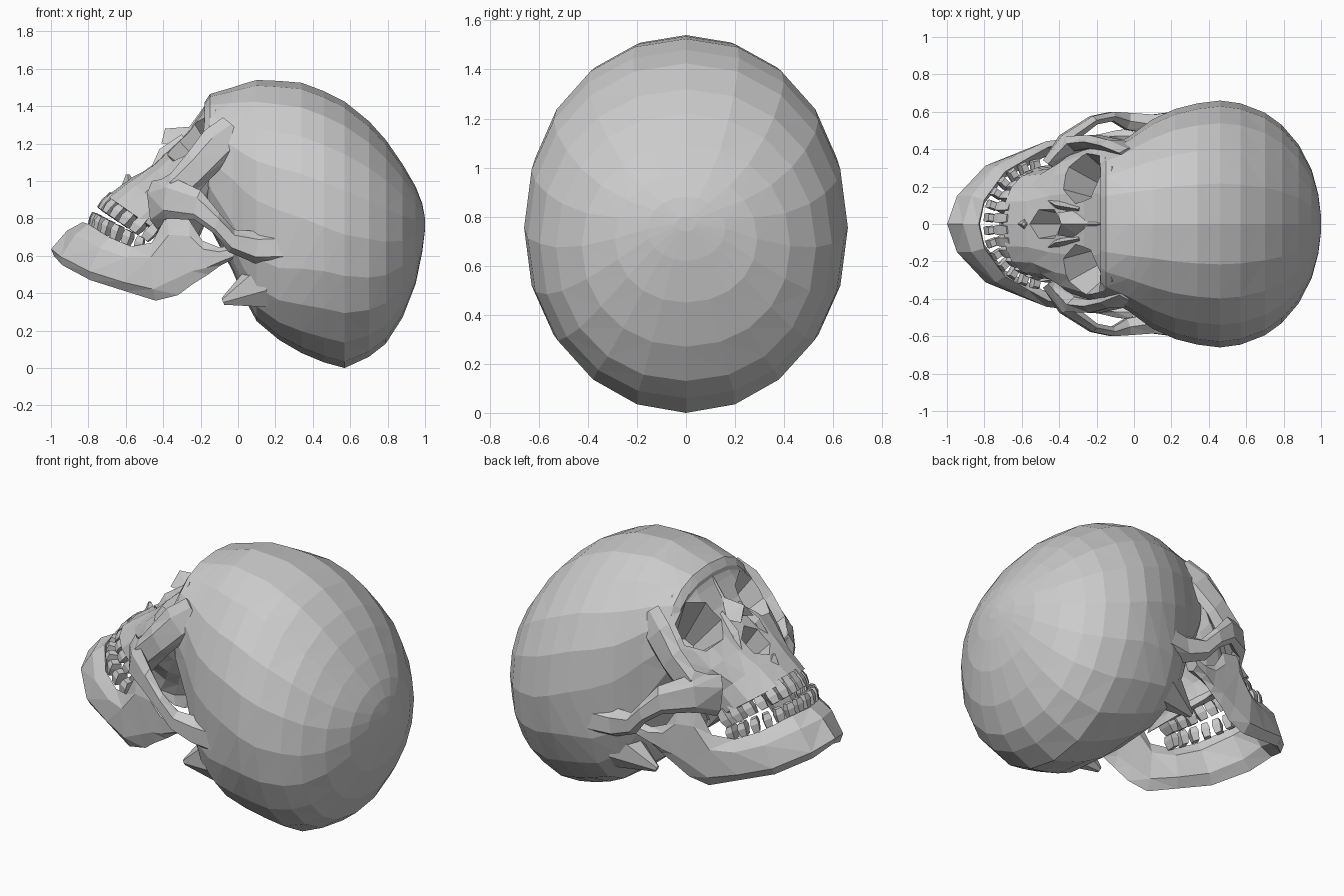
import bpy, bmesh, math
from mathutils import Vector

cube = bpy.data.objects.get("Cube")
if cube:
    bpy.data.objects.remove(cube)

bone = bpy.data.materials.new("bone_grey")
bone.use_nodes = True
GREY = (0.6, 0.6, 0.6, 1)
bone.diffuse_color = GREY
bone.node_tree.nodes["Principled BSDF"].inputs["Base Color"].default_value = GREY


def finish(name, bm):
    bmesh.ops.triangulate(bm, faces=bm.faces[:], quad_method='SHORT_EDGE')
    bmesh.ops.recalc_face_normals(bm, faces=bm.faces[:])
    mesh = bpy.data.meshes.new(name)
    bm.to_mesh(mesh)
    bm.free()
    mesh.materials.append(bone)
    obj = bpy.data.objects.new(name, mesh)
    bpy.context.collection.objects.link(obj)
    return obj


def loft(name, rings):
    """Skin a run of equal rings and cap both ends."""
    bm = bmesh.new()
    loops = [[bm.verts.new(p) for p in ring] for ring in rings]
    n = len(loops[0])
    for a, b in zip(loops, loops[1:]):
        for i in range(n):
            j = (i + 1) % n
            bm.faces.new((a[i], a[j], b[j], b[i]))
    bm.faces.new(loops[0])
    bm.faces.new(loops[-1])
    return finish(name, bm)


def oval(px, pz, qx, qz, width, near, far, count):
    """Superellipse spanning two profile points; near and far set each half's squareness."""
    p, q = Vector((px, 0, pz)), Vector((qx, 0, qz))
    ring = []
    for i in range(count):
        a = math.tau * i / count
        c, s = math.cos(a), math.sin(a)
        power = near if c > 0 else far
        t = 0.5 - 0.5 * math.copysign(abs(c) ** (2 / power), c)
        v = p.lerp(q, t)
        v.y = width * math.copysign(abs(s) ** (2 / power), s)
        ring.append(v)
    return ring


def plate(name, stations):
    """Bone strip: top x, z, bottom x, z, y and thickness per station."""
    mids = [Vector(((s[0] + s[2]) / 2, s[4], 0)) for s in stations]
    rings = []
    for i, (tx, tz, bx, bz, y, thick) in enumerate(stations):
        d = mids[min(i + 1, len(mids) - 1)] - mids[max(i - 1, 0)]
        out = Vector((d.y, -d.x, 0)).normalized() * thick / 2
        top, low = Vector((tx, y, tz)), Vector((bx, y, bz))
        up, down = top.lerp(low, 0.25), top.lerp(low, 0.8)
        rings.append([top, up + out, down + out, low, down - out, up - out])
    return loft(name, rings)


def flip(stations, side):
    return [(*s[:4], s[4] * side, s[5]) for s in stations]


def cone(name, mouth, apex, r1, r2, sides, stretch=1):
    """Tapered prism from mouth to apex; stretch widens it along y."""
    mouth, apex = Vector(mouth), Vector(apex)
    axis = (apex - mouth).normalized()
    u = axis.cross(Vector((0, 1, 0))).normalized()
    v = axis.cross(u)
    turns = [math.tau * i / sides for i in range(sides)]
    return loft(name, [[c + r * (u * math.cos(a) + v * math.sin(a) * stretch) for a in turns]
                       for c, r in ((mouth, r1), (apex, r2))])


# Braincase: x, top, bottom, half width, squareness above and below
braincase = [
    (-.18, 1.42, .85, .36, 2.4, 2.4), (-.15, 1.465, .75, .4, 2.4, 2.6),
    (-.03, 1.5, .52, .465, 2.3, 3.2), (.03, 1.52, .38, .51, 2.2, 3.4),
    (.1, 1.54, .25, .56, 2.1, 3.2), (.22, 1.535, .15, .615, 2.1, 2.9),
    (.34, 1.525, .08, .645, 2.1, 2.4), (.46, 1.48, .03, .66, 2.1, 2.1),
    (.57, 1.425, 0, .645, 2.1, 2), (.7, 1.32, .06, .595, 2.1, 2.1),
    (.79, 1.22, .13, .53, 2.1, 2.1), (.88, 1.09, .27, .425, 2.1, 2.1),
    (.95, .97, .45, .29, 2.1, 2.1), (.985, .88, .62, .16, 2, 2), (1, .8, .74, .04, 2, 2)]
cranium = loft("cranium", [oval(x, t, x, b, w, above, below, 20)
                           for x, t, b, w, above, below in braincase])

# Face block from brow to palate: front point, back point, half width
face_levels = [
    (-.15, 1.45, 0, 1.15, .34), (-.2, 1.36, 0, 1.05, .4), (-.27, 1.26, -.08, .96, .42),
    (-.36, 1.18, -.12, .86, .4), (-.46, 1.09, -.18, .76, .37),
    (-.58, 1.01, -.22, .67, .3), (-.7, .92, -.24, .6, .29), (-.46, .74, -.22, .53, .24)]
face = loft("upper_face", [oval(*level, 2.4, 2.4, 18) for level in face_levels])

# Eye sockets and nose opening are cut into the bone
cutters = [cone("nose_cutter", (-.56, 0, 1.2), (-.34, 0, .92), .13, .07, 6, .85)]
for side in (1, -1):
    cutters.append(cone("socket_cutter", (-.37, side * .3, 1.33), (-.08, side * .15, .98),
                        .18, .07, 7, 1.05))
for body in (cranium, face):
    bpy.context.view_layer.objects.active = body
    for cutter in cutters:
        mod = body.modifiers.new("opening", 'BOOLEAN')
        mod.operation = 'DIFFERENCE'
        mod.solver = 'EXACT'
        mod.object = cutter
        bpy.ops.object.modifier_apply(modifier=mod.name)
for cutter in cutters:
    bpy.data.objects.remove(cutter)

# Nasal bones and the small spine below the opening
loft("nasal_bone", [
    [(-.17, -.08, 1.3), (-.18, 0, 1.4), (-.17, .08, 1.3), (-.1, 0, 1.2)],
    [(-.27, -.08, 1.2), (-.26, 0, 1.29), (-.27, .08, 1.2), (-.2, 0, 1.15)],
    [(-.41, -.06, 1.2), (-.39, 0, 1.28), (-.41, .06, 1.2), (-.38, 0, 1.21)]])
cone("nasal_spine", (-.59, 0, 1.035), (-.58, 0, .94), .01, .06, 4)

# Cheekbones, nose rims and mastoids, one set per side
cheek_post = [
    (-.08, 1.34, .06, 1.2, .38, .05), (-.18, 1.27, -.04, 1.12, .42, .06),
    (-.27, 1.15, -.16, 1.0, .44, .07), (-.36, 1.04, -.28, .86, .43, .09),
    (-.46, .98, -.43, .76, .32, .08)]
cheek_arch = [
    (-.46, 1, -.43, .74, .32, .08), (-.35, 1.02, -.38, .8, .45, .07),
    (-.2, .95, -.23, .79, .555, .05), (-.1, .83, -.13, .72, .575, .05),
    (-.02, .74, -.05, .62, .55, .09), (.12, .73, .09, .56, .53, .11),
    (.3, .74, .28, .56, .57, .08)]
nose_rim = [
    (-.3, 1.25, -.24, 1.12, .08, .04), (-.42, 1.17, -.35, 1.06, .1, .04),
    (-.47, 1.06, -.42, .98, .13, .05), (-.55, 1, -.5, .92, .12, .04)]
for side, label in ((1, "left"), (-1, "right")):
    plate(label + "_cheek_post", flip(cheek_post, side))
    plate(label + "_cheek_arch", flip(cheek_arch, side))
    plate(label + "_nose_rim", flip(nose_rim, side))
    cone(label + "_mastoid", (-.08, side * .39, .355), (.15, side * .41, .45), .02, .15, 7, .75)

# Lower jaw: half listed from chin to hinge, then mirrored
jaw = [
    (-.83, .78, -.985, .6, 0, .09), (-.8, .77, -.94, .55, .13, .08),
    (-.69, .7, -.79, .47, .28, .08), (-.57, .65, -.6, .41, .35, .08),
    (-.46, .67, -.44, .36, .41, .07), (-.38, .82, -.32, .39, .43, .05),
    (-.26, .79, -.24, .45, .45, .04), (-.19, .68, -.16, .5, .46, .04),
    (-.1, .645, -.09, .55, .47, .06), (0, .66, -.03, .58, .47, .08)]
plate("lower_jaw", flip(jaw, -1)[:0:-1] + jaw)


def teeth(name, front, back, spread, tip, size, count):
    """Row of tapered blocks around a half oval arch."""
    bm = bmesh.new()
    front, back, tip = Vector(front), Vector(back), Vector(tip)
    for i in range(count):
        a = math.radians(82) * (2 * i / (count - 1) - 1)
        root = front.lerp(back, 1 - math.cos(a)) + Vector((0, spread * math.sin(a), 0))
        along = ((back - front) * math.sin(a) + Vector((0, spread * math.cos(a), 0))).normalized()
        across = along.cross(tip).normalized()
        deep = size * (0.35 + 0.4 * abs(math.sin(a)))
        ends = []
        for k, taper in ((0, 0.75), (0.6, 1), (1, 0.75)):
            c = root + tip * k
            ends.append([bm.verts.new(c + along * u * size * 0.46 * taper + across * v * deep * taper)
                         for u, v in ((-1, -1), (1, -1), (1, 1), (-1, 1))])
        for p, q in zip(ends, ends[1:]):
            for j in range(4):
                m = (j + 1) % 4
                bm.faces.new((p[j], p[m], q[m], q[j]))
        bm.faces.new(ends[0])
        bm.faces.new(ends[-1])
    finish(name, bm)


teeth("upper_teeth", (-.67, 0, .93), (-.39, 0, .74), .27, (-.07, 0, -.08), .06, 14)
teeth("lower_teeth", (-.79, 0, .755), (-.5, 0, .605), .31, (.025, 0, .075), .052, 14)
